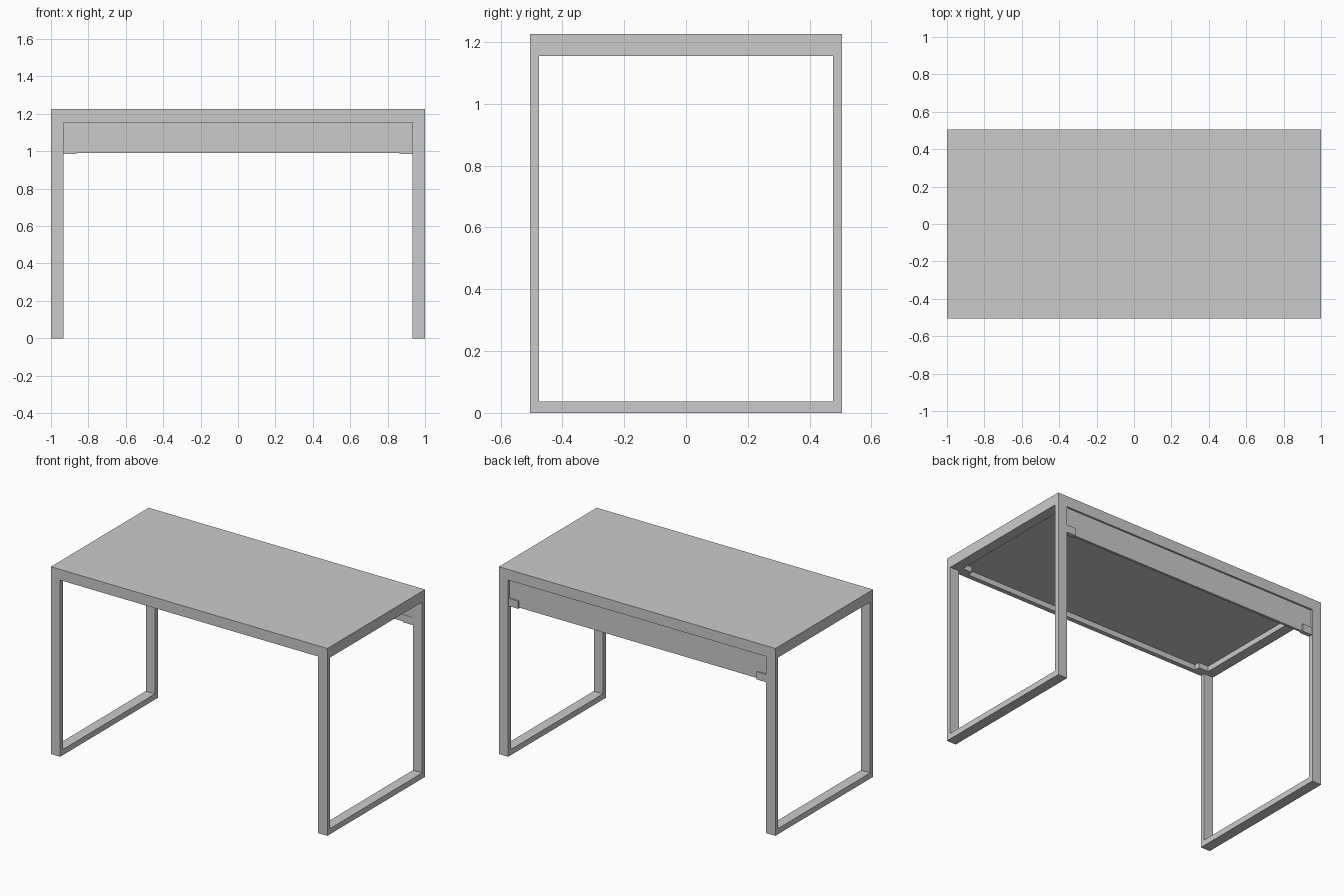
import bpy, bmesh

if "Cube" in bpy.data.objects:
    bpy.data.objects.remove(bpy.data.objects["Cube"])


def boxes(name, specs):
    """One object made of boxes given as (x0, x1, y0, y1, z0, z1)."""
    bm = bmesh.new()
    for x0, x1, y0, y1, z0, z1 in specs:
        vs = bmesh.ops.create_cube(bm, size=1)["verts"]
        for v in vs:
            v.co.x = x1 if v.co.x > 0 else x0
            v.co.y = y1 if v.co.y > 0 else y0
            v.co.z = z1 if v.co.z > 0 else z0
    me = bpy.data.meshes.new(name)
    bm.to_mesh(me)
    bm.free()
    ob = bpy.data.objects.new(name, me)
    bpy.context.collection.objects.link(ob)
    return ob


def mirror_x(ob):
    ob.modifiers.new("mirror", 'MIRROR').use_axis = (True, False, False)


def ring(name, x0, x1):
    """Rectangular leg loop: outer and inner outlines bridged and extruded."""
    bm = bmesh.new()
    loops = []
    for y, z0, z1 in ((D, 0, RAIL_TOP), (D - BAR, 0.037, RAIL_BOTTOM)):
        pts = [(-y, z0), (y, z0), (y, z1), (-y, z1)]
        loops.append([bm.verts.new((x0, a, b)) for a, b in pts])
    outer, inner = loops
    faces = [bm.faces.new((outer[i], outer[(i + 1) % 4],
                           inner[(i + 1) % 4], inner[i])) for i in range(4)]
    ext = bmesh.ops.extrude_face_region(bm, geom=faces)["geom"]
    for v in ext:
        if isinstance(v, bmesh.types.BMVert):
            v.co.x = x1
    bmesh.ops.recalc_face_normals(bm, faces=bm.faces)
    me = bpy.data.meshes.new(name)
    bm.to_mesh(me)
    bm.free()
    ob = bpy.data.objects.new(name, me)
    bpy.context.collection.objects.link(ob)
    return ob


D, BAR = 0.505, 0.03
INNER = 0.933
RAIL_BOTTOM, RAIL_TOP, TOP = 1.155, 1.19, 1.225

# Desk top slab
boxes("desk_top", [(-1, 1, -D, D, RAIL_TOP, TOP)])

# Closed leg loops at both ends
mirror_x(ring("leg_frame", INNER, 1.0))

# Long rails under the top
boxes("front_rail", [(-INNER, INNER, -D, -D + BAR, RAIL_BOTTOM, RAIL_TOP)])
boxes("back_rail", [(-INNER, INNER, D - BAR, D, RAIL_BOTTOM, RAIL_TOP)])

# Modesty panel, slightly recessed in the back legs
boxes("back_panel", [(-INNER, INNER, 0.477, 0.493, 0.99, RAIL_BOTTOM)])

# Small clips at the panel's lower corners
mirror_x(boxes("panel_clip", [(0.863, INNER, 0.475, 0.502, 0.985, 1.035)]))

# Small blocks inside the front corners
mirror_x(boxes("front_corner_block",
               [(0.863, INNER, -D + BAR, -0.44, RAIL_BOTTOM, RAIL_TOP)]))
